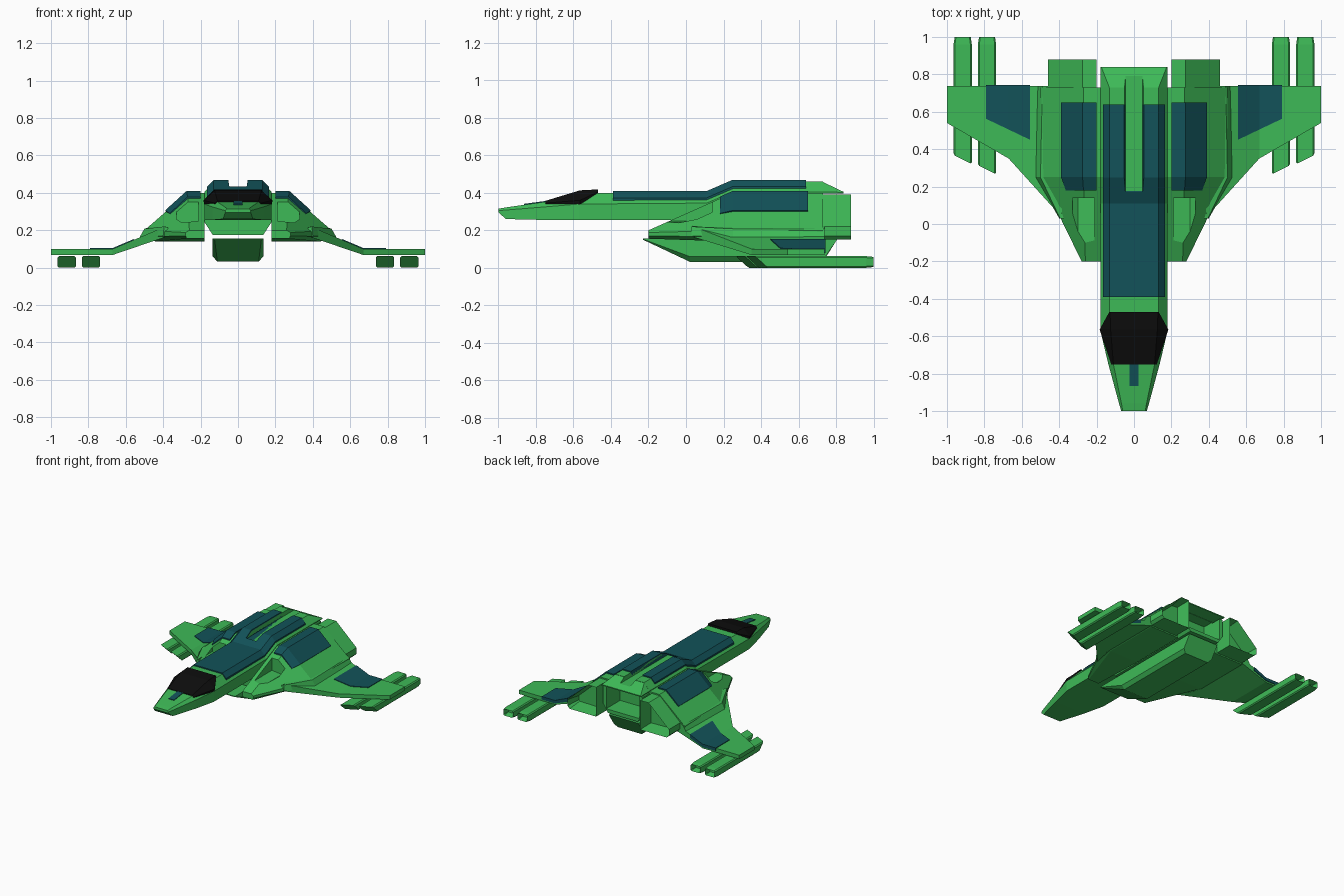
import bpy, bmesh

if "Cube" in bpy.data.objects:
    bpy.data.objects.remove(bpy.data.objects["Cube"])


def material(name, rgb):
    m = bpy.data.materials.new(name)
    m.diffuse_color = (*rgb, 1)
    m.use_nodes = True
    m.node_tree.nodes["Principled BSDF"].inputs["Base Color"].default_value = m.diffuse_color
    return m


GREEN = material("hull_green", (0.048, 0.49, 0.095))
TEAL = material("panel_teal", (0.006, 0.085, 0.1))
BLACK = material("glass_black", (0.004, 0.004, 0.004))


def finish(name, bm, mat, mirror=False):
    bmesh.ops.recalc_face_normals(bm, faces=bm.faces[:])
    me = bpy.data.meshes.new(name)
    bm.to_mesh(me)
    bm.free()
    me.materials.append(mat)
    ob = bpy.data.objects.new(name, me)
    bpy.context.collection.objects.link(ob)
    if mirror:
        ob.modifiers.new("mirror", 'MIRROR').use_mirror_merge = False
    return ob


def loft(name, rings, mat, mirror=False, hollow=None):
    """Skin closed rings of 3D points; hollow=(wall, depth) sinks the last cap."""
    bm = bmesh.new()
    vs = [[bm.verts.new(p) for p in r] for r in rings]
    n = len(rings[0])
    for a, b in zip(vs, vs[1:]):
        for i in range(n):
            j = (i + 1) % n
            bm.faces.new((a[i], a[j], b[j], b[i]))
    bm.faces.new(vs[0])
    end = bm.faces.new(vs[-1])
    bmesh.ops.recalc_face_normals(bm, faces=bm.faces[:])
    if hollow:
        bmesh.ops.inset_region(bm, faces=[end], thickness=hollow[0])
        bmesh.ops.translate(bm, verts=end.verts, vec=(0, -hollow[1], 0))
    return finish(name, bm, mat, mirror)


def at_y(y, profile):
    return [(x, y, z) for x, z in profile]


def both(y, half):
    """Symmetric ring from a right-hand half profile listed top to bottom."""
    return at_y(y, half + [(-x, z) for x, z in reversed(half)])


def box(x0, x1, y0, y1, z0, z1):
    return [[(x0, y, z0), (x1, y, z0), (x1, y, z1), (x0, y, z1)] for y in (y0, y1)]


def cut(ob, rings):
    """Subtract a lofted cutter and apply, keeping the mirror live."""
    c = loft("cutter", rings, ob.data.materials[0])
    c.hide_render = True
    m = ob.modifiers.new("cut", 'BOOLEAN')
    m.object, m.operation, m.solver = c, 'DIFFERENCE', 'EXACT'
    bpy.context.view_layer.objects.active = ob
    bpy.ops.object.modifier_move_to_index(modifier="cut", index=0)
    bpy.ops.object.modifier_apply(modifier="cut")
    bpy.data.objects.remove(c)


# Main fuselage: nose, shoulder, raised rear deck
fuselage = loft("fuselage", [
    both(-1.0, [(.06, .315), (.068, .305), (.068, .295)]),
    both(-.96, [(.067, .322), (.08, .308), (.08, .26)]),
    both(-.75, [(.11, .352), (.137, .325), (.137, .255)]),
    both(-.57, [(.13, .40), (.18, .34), (.18, .255)]),
    both(.11, [(.13, .40), (.18, .345), (.18, .255)]),
    both(.25, [(.13, .46), (.18, .405), (.18, .255)]),
    both(.73, [(.13, .46), (.18, .405), (.18, .255)])], GREEN)
groove = [at_y(y, [(-.045, .428), (.045, .428), (.058, .5), (-.058, .5)]) for y in (.17, .9)]
exhaust = box(-.15, .15, .64, .9, .205, .395)
cut(fuselage, groove)
cut(fuselage, exhaust)

# Overhanging hood above the centre exhaust
hood = loft("exhaust_hood", [
    both(.725, [(.13, .46), (.18, .405), (.18, .397)]),
    both(.84, [(.175, .405), (.18, .402), (.18, .397)])], GREEN)
cut(hood, groove)

# Lower fuselage keel and the open centre exhaust duct
keel_section = [(.18, .256), (.18, .245), (.135, .175)]
keel = loft("lower_fuselage", [both(-.06, keel_section), both(.735, keel_section)], GREEN)
cut(keel, exhaust)
duct_section = [(.18, .386)] + keel_section[1:]
duct = loft("exhaust_duct", [both(.73, duct_section), both(.82, duct_section)], GREEN)
cut(duct, exhaust)

# Dorsal panel running up onto the raised deck
deck = loft("dorsal_panel", [
    both(y, [(.13, z + .009), (.165, z - .027), (.165, z - .05)])
    for y, z in ((-.39, .40), (.11, .40), (.248, .46), (.64, .46))], TEAL)
cut(deck, groove)

# Canopy and nose inlay
loft("canopy", [
    both(-.75, [(.11, .357), (.122, .345), (.12, .335)]),
    both(-.565, [(.125, .413), (.184, .36), (.182, .338)]),
    both(-.47, [(.128, .418), (.132, .405), (.13, .39)])], BLACK)
loft("nose_inlay", [
    both(-.865, [(.025, .341), (.025, .32)]),
    both(-.745, [(.025, .357), (.025, .33)])], TEAL)

# Side engine pods with recessed intakes
rear_pod = [(.18, .40), (.27, .40), (.50, .20), (.50, .165), (.44, .14), (.18, .14)]
pod = loft("engine_pod", [
    at_y(-.2, [(.18, .2), (.26, .2), (.28, .188), (.28, .17), (.275, .155), (.18, .155)]),
    at_y(.25, rear_pod), at_y(.73, rear_pod)], GREEN, mirror=True)
cut(pod, [at_y(y, [(.21, .25), (.30, .24), (.33, .26), (.33, .5), (.21, .5)]) for y in (-.3, .14)])

# Hollow engine nozzles
nozzle = [(.2, .39), (.275, .39), (.46, .22), (.46, .17), (.44, .15), (.2, .15)]
loft("engine_nozzle", [at_y(.72, nozzle), at_y(.88, nozzle)], GREEN, True, (.02, .12))

# Pod armour panels
panel_rear = [(.2, .41), (.275, .41), (.39, .306), (.37, .28), (.2, .28)]
loft("pod_panel", [
    at_y(.18, [(.2, .379), (.27, .379), (.365, .29), (.345, .27), (.2, .27)]),
    at_y(.25, panel_rear), at_y(.65, panel_rear)], TEAL, True)


def slab(name, stations, mat):
    """Wing-like slab from (x, front y, rear y, bottom z, top z) stations."""
    loft(name, [[(x, a, lo), (x, b, lo), (x, b, hi), (x, a, hi)]
                for x, a, b, lo, hi in stations], mat, True)


# Drooped wings, root fairings and wing panels
slab("wing", [(.385, .035, .738, .165, .222), (.67, .35, .738, .068, .1),
              (1.0, .54, .738, .068, .1)], GREEN)
loft("wing_root_fairing", [
    at_y(.03, [(.375, .215), (.395, .22), (.4, .17), (.375, .165)]),
    at_y(.25, [(.46, .222), (.5, .208), (.525, .165), (.46, .14)]),
    at_y(.738, [(.46, .222), (.49, .208), (.515, .165), (.46, .14)])], GREEN, True)
slab("wing_panel", [(.555, .45, .743, .125, .154), (.67, .505, .743, .08, .105),
                    (.79, .562, .743, .08, .105)], TEAL)

# Paired under-wing cannons with slanted fronts and hollow ends
for label, x, front in (("inner", .737, .265), ("outer", .867, .32)):
    w, c, h = .098, .008, .062
    sec = [(c, 0), (w - c, 0), (w, c), (w, h - c), (w - c, h), (c, h), (0, h - c), (0, c)]
    tip = [(x + u, front + u * .5 + (h - v) * 1.1, v) for u, v in sec]
    end = [(x + .006 + u * .87, 1.0, .004 + v * .87) for u, v in sec]
    loft(label + "_cannon", [tip, at_y(.96, [(x + u, v) for u, v in sec]), end],
         GREEN, True, (.012, .05))

# Belly pod: wedge front, chamfered bottom, raked back
loft("belly_pod", [
    both(-.23, [(.135, .157), (.135, .153), (.125, .15)]),
    both(.02, [(.135, .157), (.135, .06), (.11, .032)]),
    [(x, y, z) for (x, _, z), y in zip(
        both(0, [(.135, .157), (.135, .06), (.11, .032)]),
        (.81, .745, .73, .73, .745, .81))]], GREEN)
